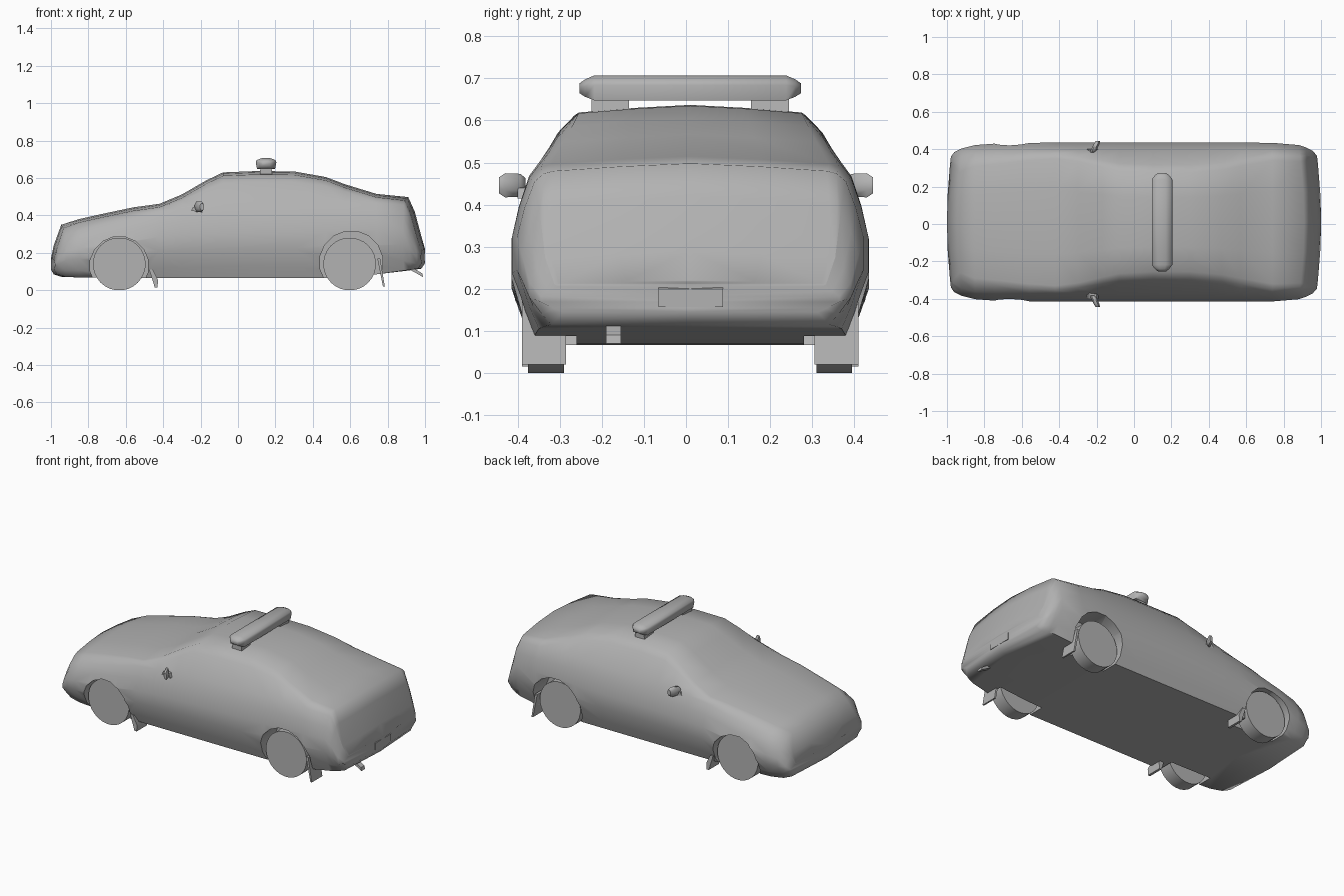
import bpy, bmesh, math

if "Cube" in bpy.data.objects:
    bpy.data.objects.remove(bpy.data.objects["Cube"])

CY = 0.01  # centre plane of the car

# Mid-grey paint used by every part
GREY = bpy.data.materials.new("mid_grey")
GREY.diffuse_color = (.45, .45, .45, 1)
GREY.use_nodes = True
GREY.node_tree.nodes["Principled BSDF"].inputs["Base Color"].default_value = GREY.diffuse_color


def make(name, bm, smooth=30):
    bmesh.ops.remove_doubles(bm, verts=bm.verts, dist=1e-5)
    bmesh.ops.recalc_face_normals(bm, faces=bm.faces)
    me = bpy.data.meshes.new(name)
    bm.to_mesh(me)
    bm.free()
    me.materials.append(GREY)
    ob = bpy.data.objects.new(name, me)
    bpy.context.collection.objects.link(ob)
    if smooth:
        shade(ob, smooth)
    return ob


def activate(ob):
    bpy.ops.object.select_all(action='DESELECT')
    ob.select_set(True)
    bpy.context.view_layer.objects.active = ob


def shade(ob, angle):
    activate(ob)
    bpy.ops.object.shade_smooth_by_angle(angle=math.radians(angle))


def loft(name, rings, smooth=30):
    """Closed rings of points joined in order, with both ends capped."""
    bm = bmesh.new()
    vs = [[bm.verts.new(p) for p in r] for r in rings]
    n = len(vs[0])
    for a, b in zip(vs, vs[1:]):
        for i in range(n):
            j = (i + 1) % n
            bm.faces.new((a[i], a[j], b[j], b[i]))
    bm.faces.new(vs[0])
    bm.faces.new(vs[-1])
    return make(name, bm, smooth)


def prism(name, profile, y0, y1, smooth=30):
    """An x-z outline extruded along y."""
    return loft(name, [[(x, y, z) for x, z in profile] for y in (y0, y1)], smooth)


def circle(cx, cz, r, n):
    return [(cx + r * math.cos(2 * math.pi * (i + .5) / n),
             cz + r * math.sin(2 * math.pi * (i + .5) / n)) for i in range(n)]


# Body stations: x, bottom z, top z, roof half width, belt z, widest half width
STATIONS = [
    (-1.0, .11, .17, .30, .16, .35),
    (-.985, .085, .24, .31, .215, .375),
    (-.945, .072, .35, .27, .295, .395),
    (-.85, .068, .38, .30, .32, .412),
    (-.74, .068, .405, .31, .345, .42),
    (-.56, .066, .443, .33, .385, .424),
    (-.42, .066, .462, .34, .42, .425),
    (-.3, .066, .512, .325, .435, .425),
    (-.17, .066, .587, .295, .445, .425),
    (-.08, .066, .63, .275, .45, .425),
    (.1, .066, .637, .265, .455, .425),
    (.3, .066, .635, .265, .46, .425),
    (.47, .066, .605, .28, .465, .425),
    (.57, .07, .567, .30, .468, .425),
    (.74, .085, .515, .33, .465, .424),
    (.91, .105, .498, .325, .455, .412),
    (.945, .11, .42, .33, .385, .40),
    (.98, .115, .29, .33, .275, .382),
    (1.0, .145, .22, .31, .205, .355),
]


def half_section(x, zb, zt, w1, z2, wm):
    z1 = zt - min(.018, .1 * (zt - zb))
    w2 = wm - .042
    h = z2 - zb
    pts = [(0, zt), (.5 * w1, zt - .4 * (zt - z1)), (w1, z1),
           (w1 + .25 * (w2 - w1) + .012, z1 + .25 * (z2 - z1)),
           (w2, z2), (wm - .018, zb + .82 * h), (wm, zb + .62 * h),
           (wm, zb + .4 * h), (wm - .03, zb + .15 * h), (wm - .052, zb), (0, zb)]
    bow = math.copysign(.025, x) if abs(x) > .9 else 0
    return [(x - bow * (y / .38) ** 2, y, z) for y, z in pts]


# Body shell: half sections lofted on both sides, rounded end caps
bm = bmesh.new()
sections = [half_section(*s) for s in STATIONS]
for side in (-1, 1):
    rows = [[bm.verts.new((x, side * y + CY, z)) for x, y, z in s] for s in sections]
    for a, b in zip(rows, rows[1:]):
        for i in range(len(a) - 1):
            bm.faces.new((a[i], a[i + 1], b[i + 1], b[i]))
    for row, x in ((rows[0], -1.0), (rows[-1], 1.0)):
        mid = [row[0]] + [bm.verts.new((x, CY, v.co.z)) for v in row[1:-1]] + [row[-1]]
        for i in range(len(row) - 1):
            ring = list(dict.fromkeys((row[i], row[i + 1], mid[i + 1], mid[i])))
            bm.faces.new(ring)
body = make("car_body", bm, 0)

# Wheel arches cut out of the body
for cx, cz, r in ((-.635, .13, .158), (.605, .148, .17)):
    for s in (-1, 1):
        cutter = prism("arch_cutter", circle(cx, cz, r, 16), CY + s * .27, CY + s * .6, 0)
        cutter.hide_render = True
        mod = body.modifiers.new("arch", 'BOOLEAN')
        mod.operation, mod.solver, mod.object = 'DIFFERENCE', 'EXACT', cutter
        activate(body)
        bpy.ops.object.modifier_apply(modifier=mod.name)
        bpy.data.objects.remove(cutter)
shade(body, 62)

# Parts repeated on both sides
FRONT_FLAP = [(-.475, .11), (-.455, .11), (-.428, .055), (-.43, .015), (-.445, .015)]
REAR_FLAP = [(.745, .17), (.76, .17), (.785, .02), (.775, .02)]
for s, label in ((-1, "right"), (1, "left")):
    for cx, end in ((-.635, "front"), (.597, "rear")):
        prism(f"{end}_{label}_wheel", circle(cx, .14, .141, 28),
              CY + s * .30, CY + s * .385)
    prism(f"front_{label}_mud_flap", FRONT_FLAP, CY + s * .30, CY + s * .40)
    prism(f"rear_{label}_mud_flap", REAR_FLAP, CY + s * .295, CY + s * .40)

    # Door mirror: slim rounded housing swept outward, on a short arm
    rings = []
    for y, r, dx in ((.382, .6, -.016), (.393, .95, -.01), (.43, 1, .008), (.445, .65, .014)):
        rings.append([(-.207 + dx + .017 * r * math.cos(a), s * y, .446 + .031 * r * math.sin(a))
                      for a in (math.pi * (k + .5) / 4 for k in range(8))])
    loft(f"{label}_mirror", rings, 50)
    prism(f"{label}_mirror_arm", [(-.25, .425), (-.19, .415), (-.2, .44), (-.24, .445)],
          s * .365, s * .40)

    # Light bar foot
    prism(f"{label}_light_bar_foot", [(.115, .61), (.185, .61), (.18, .65), (.12, .65)],
          CY + s * .145, CY + s * .235)

# Roof light bar with tapered ends
BAR = [(-.055, .008), (-.048, -.028), (.048, -.028), (.055, .008),
       (.05, .02), (.02, .031), (-.02, .031), (-.05, .02)]
loft("light_bar", [[(.15 + x * k, CY + y, .676 + z * k) for x, z in BAR]
                   for y, k in ((-.263, .4), (-.25, .7), (-.228, 1),
                                (.228, 1), (.25, .7), (.263, .4))], 60)

# Exhaust pipe under the tail
prism("exhaust_pipe", [(.91, .115), (.91, .135), (.985, .09), (.99, .07)], -.19, -.155)

# Number plate panel on the tail
prism("rear_plate", [(.98, .157), (1.0, .157), (1.0, .2), (.992, .207), (.98, .207)], -.065, .088)
